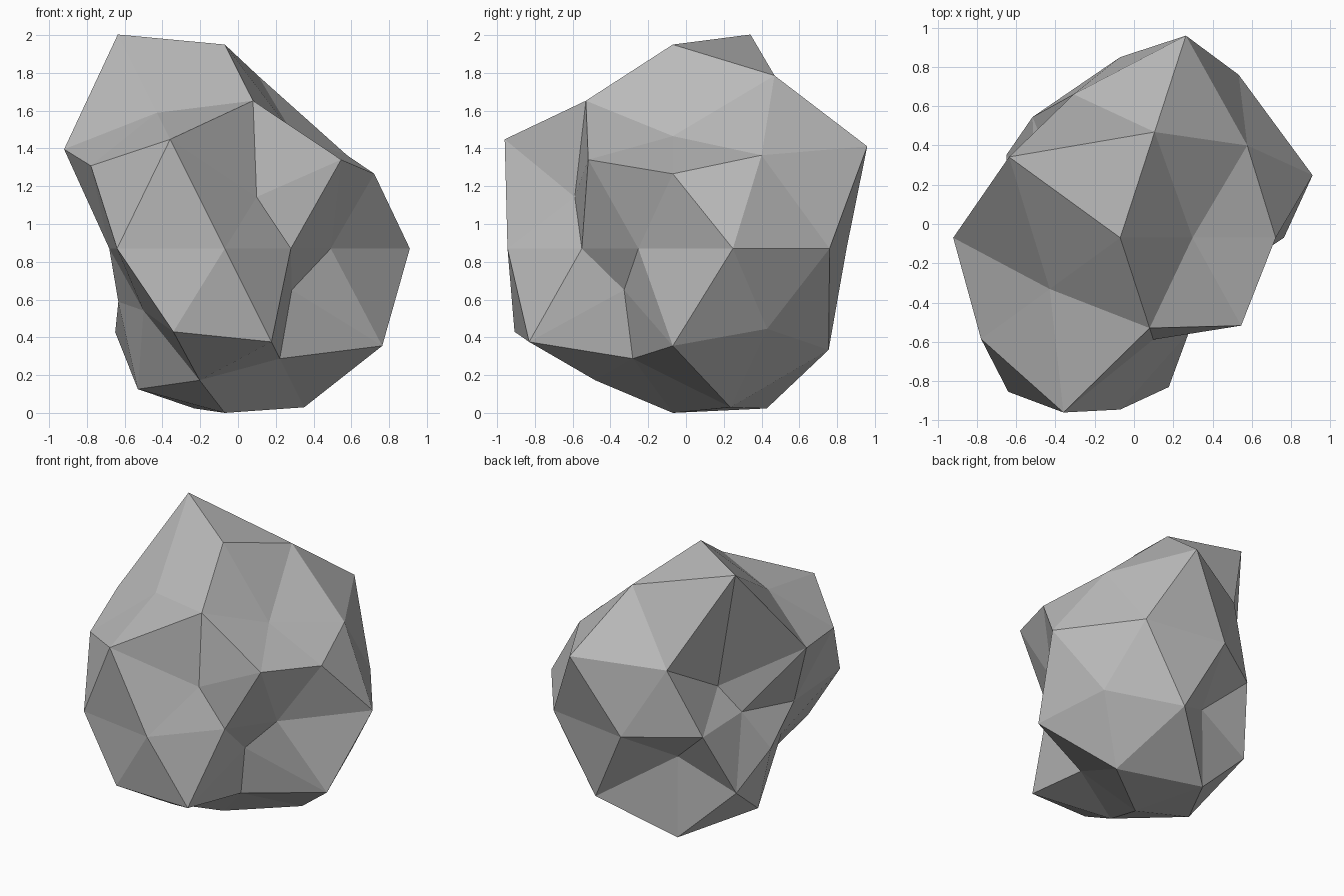
import bpy
import bmesh
import math
from mathutils import Vector

# Remove the default cube
default_cube = bpy.data.objects.get("Cube")
if default_cube:
    bpy.data.objects.remove(default_cube, do_unlink=True)

# Core point of the boulder; every vertex is pushed in or out from here
CORE = Vector((-0.07, -0.07, 0.87))

# Radii for each level ring, bottom to top, counter-clockwise from +x
RINGS = [
    [0.87],
    [0.988, 0.995, 0.875, 0.82, 0.685],
    [0.98, 1.02, 0.843, 0.625, 0.94],
    [0.95, 0.58, 0.63, 0.985, 0.49],
    [1.03, 1.026, 0.92, 0.76, 0.449, 0.643, 0.97, 0.875, 0.595, 0.59],
    [0.885, 1.21, 0.385, 0.98, 0.61],
    [0.94, 0.903, 1.0, 1.10, 0.895],
    [0.70, 1.077, 1.332, 0.845, 0.92],
    [1.08],
]


def make_material(name, color):
    """Flat matte material with matching viewport and render colour."""
    material = bpy.data.materials.new(name)
    material.use_nodes = True
    material.diffuse_color = color
    shader = next(n for n in material.node_tree.nodes
                  if n.type == "BSDF_PRINCIPLED")
    shader.inputs["Base Color"].default_value = color
    shader.inputs["Roughness"].default_value = 0.9
    return material


def ring_order(vert):
    """Sort key: level first, then angle around the vertical axis."""
    angle = math.degrees(math.atan2(vert.co.y, vert.co.x))
    return round(vert.co.z, 2), (angle + 1) % 360


def make_boulder(name, material):
    """Faceted rock: a low-poly icosphere with each vertex moved radially."""
    bm = bmesh.new()
    bmesh.ops.create_icosphere(bm, subdivisions=2, radius=1)
    radii = [radius for ring in RINGS for radius in ring]
    for vert, radius in zip(sorted(bm.verts, key=ring_order), radii):
        vert.co = CORE + vert.co.normalized() * radius
    for face in bm.faces:
        face.smooth = False
    mesh = bpy.data.meshes.new(name)
    bm.to_mesh(mesh)
    bm.free()
    mesh.materials.append(material)
    boulder = bpy.data.objects.new(name, mesh)
    bpy.context.collection.objects.link(boulder)
    return boulder


# Grey boulder
stone_grey = make_material("stone_grey", (0.5, 0.5, 0.5, 1.0))
make_boulder("boulder", stone_grey)
